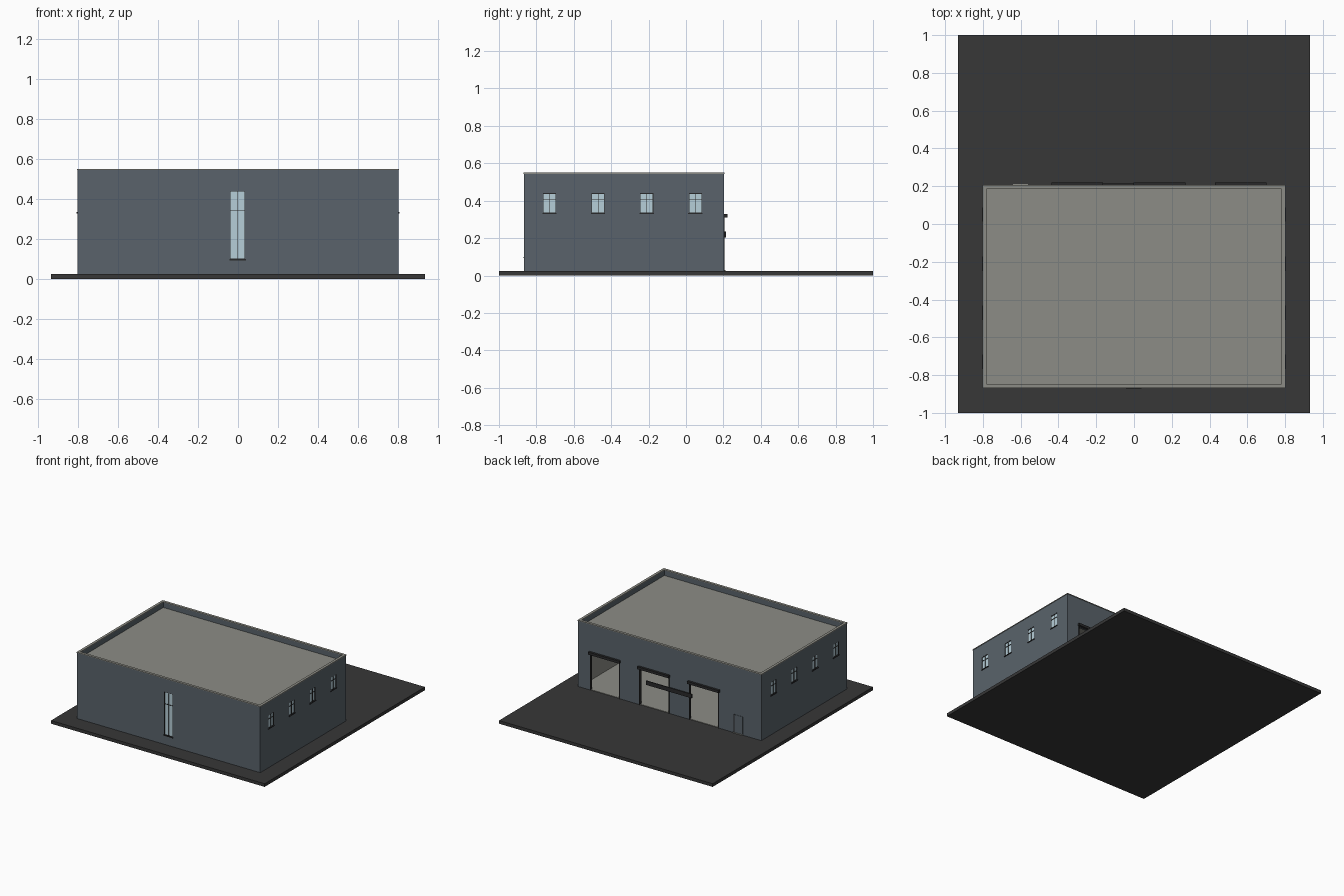
import bpy, bmesh

if "Cube" in bpy.data.objects:
    bpy.data.objects.remove(bpy.data.objects["Cube"])

def mat(name, rgb):
    m = bpy.data.materials.new(name)
    m.diffuse_color = (*rgb, 1)
    m.use_nodes = True
    m.node_tree.nodes["Principled BSDF"].inputs["Base Color"].default_value = m.diffuse_color
    return m

WALL = mat("slate_wall", (0.100, 0.124, 0.145))
GROUND = mat("asphalt", (0.038, 0.038, 0.038))
GREY = mat("concrete_grey", (0.265, 0.265, 0.238))
GLASS = mat("pale_glass", (0.47, 0.62, 0.69))
DARK = mat("dark_frame", (0.022, 0.022, 0.023))

def boxes(name, specs, material):
    """One object made of boxes given as (x0, x1, y0, y1, z0, z1)."""
    bm = bmesh.new()
    for x0, x1, y0, y1, z0, z1 in specs:
        vs = bmesh.ops.create_cube(bm, size=1)["verts"]
        for v in vs:
            v.co.x = x1 if v.co.x > 0 else x0
            v.co.y = y1 if v.co.y > 0 else y0
            v.co.z = z1 if v.co.z > 0 else z0
    me = bpy.data.meshes.new(name)
    bm.to_mesh(me)
    bm.free()
    ob = bpy.data.objects.new(name, me)
    bpy.context.collection.objects.link(ob)
    me.materials.append(material)
    return ob

def cut(ob, specs):
    cutter = boxes("cutter", specs, ob.data.materials[0])
    cutter.hide_render = True
    m = ob.modifiers.new("cut", 'BOOLEAN')
    m.operation, m.solver, m.object = 'DIFFERENCE', 'EXACT', cutter
    bpy.context.view_layer.objects.active = ob
    bpy.ops.object.modifier_apply(modifier=m.name)
    bpy.data.objects.remove(cutter)

X, Y0, Y1, T = 0.80, -0.865, 0.203, 0.018   # building footprint and wall thickness
BASE, ROOF, TOP = 0.025, 0.505, 0.55

def on_side(side, u0, u1, d0, d1, z0, z1):
    """Box on a wall: u along the wall, d outward from the wall face."""
    if side == "left":
        return (-X - d1, -X - d0, u0, u1, z0, z1)
    if side == "right":
        return (X + d0, X + d1, u0, u1, z0, z1)
    if side == "front":
        return (u0, u1, Y0 - d1, Y0 - d0, z0, z1)
    return (u0, u1, Y1 + d0, Y1 + d1, z0, z1)

# windows: side, centre, half width, bottom, top, transom height
windows = [(s, c, 0.035, 0.335, 0.44, 0.407)
           for s in ("left", "right") for c in (-0.73, -0.47, -0.21, 0.05)]
windows.append(("front", -0.002, 0.038, 0.10, 0.44, 0.345))
doors = [0.565, 0.135, -0.30]
HALF, DOOR_TOP = 0.128, 0.312

# ground slab and interior floor
boxes("ground_slab", [(-0.933, 0.933, -1, 1, 0, BASE)], GROUND)
boxes("floor", [(-X + T, X - T, Y0 + T, Y1 - 0.002, BASE - 0.005, BASE + 0.004)], GREY)

# walls, hollowed and cut for windows and vehicle doors
walls = boxes("walls", [(-X, X, Y0, Y1, BASE, ROOF)], WALL)
cut(walls, [(-X + T, X - T, Y0 + T, Y1 - T, 0, 0.7)])
holes = [on_side(s, c - w, c + w, -0.03, 0.03, z0, z1) for s, c, w, z0, z1, _ in windows]
holes += [on_side("back", c - HALF, c + HALF, -0.03, 0.03, 0, DOOR_TOP) for c in doors]
cut(walls, holes)
walls.data.materials.append(GREY)
for p in walls.data.polygons:                # inner wall faces are concrete
    c = p.center
    if abs(c.x) < X - T + 0.001 and Y0 + T - 0.001 < c.y < Y1 - T + 0.001 and abs(p.normal.z) < 0.5:
        inward = p.normal.x * c.x + p.normal.y * (c.y - (Y0 + Y1) / 2)
        on_inner = abs(abs(c.x) - X + T) < 0.001 or abs(c.y - Y0 - T) < 0.001 or abs(c.y - Y1 + T) < 0.001
        if inward < 0 and on_inner:
            p.material_index = 1

# roof, parapet and coping
boxes("roof", [(-X + T, X - T, Y0 + T, Y1 - T, ROOF - 0.02, ROOF)], GREY)
parapet = boxes("parapet", [(-X, X, Y0, Y1, ROOF, TOP - 0.006)], WALL)
cut(parapet, [(-X + T, X - T, Y0 + T, Y1 - T, 0, 0.7)])
coping = boxes("coping", [(-X - 0.003, X + 0.003, Y0 - 0.003, Y1 + 0.003, TOP - 0.006, TOP)], GREY)
cut(coping, [(-X + T, X - T, Y0 + T, Y1 - T, 0, 0.7)])

# window glass, frames and sills
glass, bars, sills = [], [], []
for s, c, w, z0, z1, zt in windows:
    f = 0.003
    glass.append(on_side(s, c - w, c + w, -0.012, -0.005, z0, z1))
    for u in (c - w + f / 2, c, c + w - f / 2):
        bars.append(on_side(s, u - f / 2, u + f / 2, -0.013, -0.001, z0, z1))
    for z in (z0 + f / 2, zt, z1 - f / 2):
        bars.append(on_side(s, c - w, c + w, -0.013, -0.001, z - f / 2, z + f / 2))
    sills.append(on_side(s, c - w - 0.003, c + w + 0.003, -0.01, 0.005, z0 - 0.006, z0))
boxes("window_glass", glass, GLASS)
boxes("window_frames", bars, DARK)
boxes("window_sills", sills, DARK)

# vehicle door jambs and lintels
jambs, lintels = [], []
for c in doors:
    for u in (c - HALF, c + HALF):
        jambs.append(on_side("back", u - 0.003, u + 0.003, -T, 0.003, BASE, DOOR_TOP))
    lintels.append(on_side("back", c - 0.137, c + 0.137, -0.005, 0.018, DOOR_TOP - 0.002, 0.33))
boxes("door_jambs", jambs, DARK)
boxes("door_lintels", lintels, DARK)

# blank sign board
boxes("sign_board", [on_side("back", -0.2, 0.2, 0.004, 0.012, 0.203, 0.235)], DARK)

# side entrance: leaf, dark edge and threshold
boxes("entrance_door", [on_side("back", -0.638, -0.567, -0.002, 0.003, BASE, 0.17)], WALL)
boxes("entrance_edge", [on_side("back", -0.567, -0.562, -0.002, 0.004, BASE, 0.172)], DARK)
boxes("entrance_threshold", [on_side("back", -0.64, -0.56, 0, 0.008, BASE, BASE + 0.005)], GREY)
